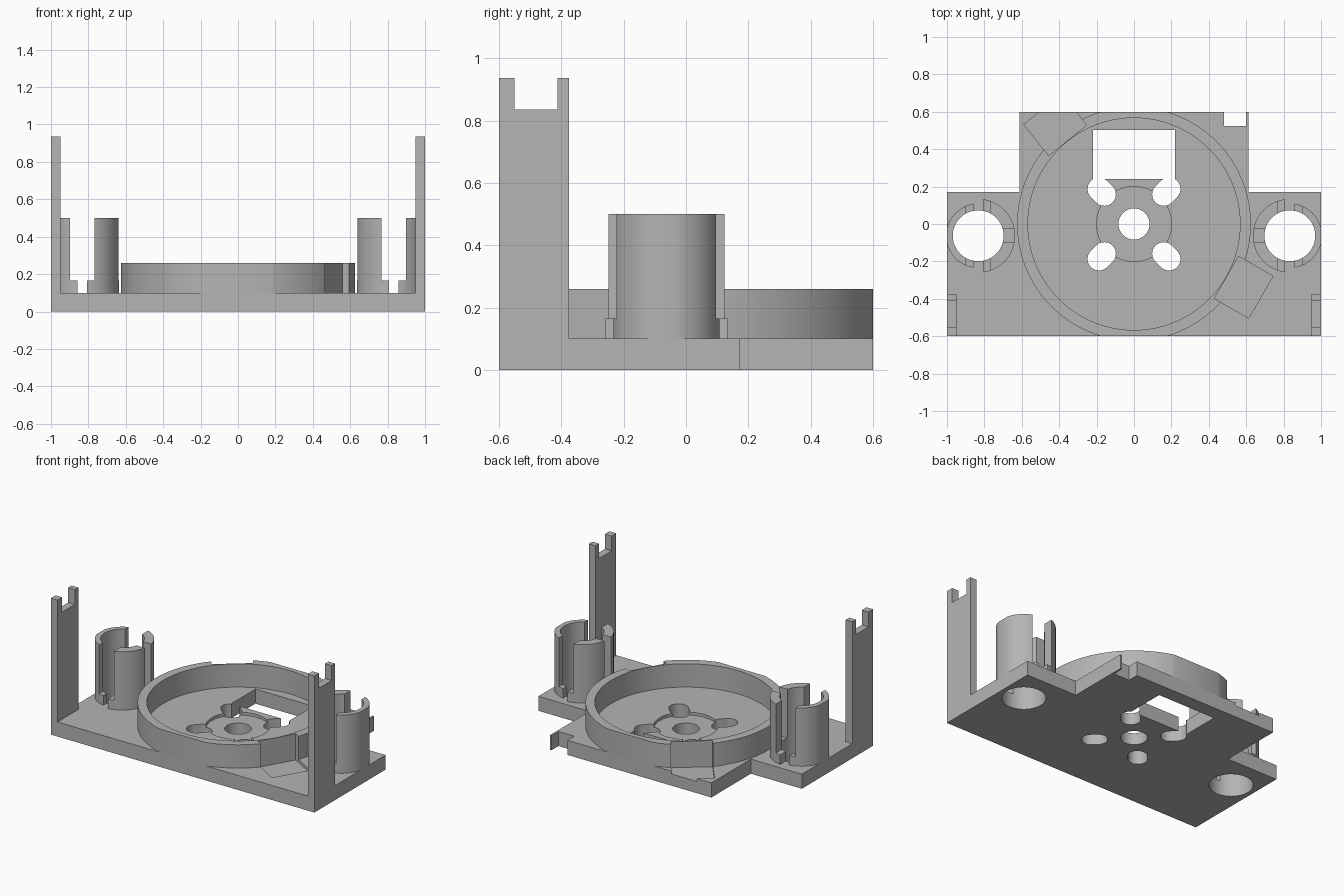
import bpy
from math import cos, sin, radians

cube = bpy.data.objects.get("Cube")
if cube:
    bpy.data.objects.remove(cube, do_unlink=True)

grey = bpy.data.materials.new("plain grey")
grey.use_nodes = True
COLOUR = (0.46, 0.46, 0.46, 1)
grey.diffuse_color = COLOUR
grey.node_tree.nodes["Principled BSDF"].inputs["Base Color"].default_value = COLOUR


def box(name, x, y, z, angle=0):
    """Box from ranges, turned about the z axis through the origin."""
    mid = [(a + b) / 2 for a, b in (x, y, z)]
    c, s = cos(angle), sin(angle)
    at = (mid[0] * c - mid[1] * s, mid[0] * s + mid[1] * c, mid[2])
    bpy.ops.mesh.primitive_cube_add(size=1, location=at, rotation=(0, 0, angle))
    ob = bpy.context.object
    ob.name = name
    ob.scale = [abs(b - a) for a, b in (x, y, z)]
    bpy.ops.object.transform_apply(location=True, rotation=True, scale=True)
    return ob


def disc(name, r, z, x=0, y=0, sides=96):
    bpy.ops.mesh.primitive_cylinder_add(vertices=sides, radius=r, depth=z[1] - z[0],
                                        location=(x, y, (z[0] + z[1]) / 2))
    ob = bpy.context.object
    ob.name = name
    bpy.ops.object.transform_apply(location=True, rotation=True, scale=True)
    return ob


def carve(ob, cutter, operation="DIFFERENCE"):
    cutter.hide_render = True
    bpy.context.view_layer.objects.active = ob
    mod = ob.modifiers.new("carve", "BOOLEAN")
    mod.operation = operation
    mod.solver = "EXACT"
    mod.object = cutter
    bpy.ops.object.modifier_apply(modifier=mod.name)
    bpy.data.objects.remove(cutter, do_unlink=True)


def finish(ob):
    ob.data.materials.clear()
    ob.data.materials.append(grey)
    bpy.ops.object.select_all(action="DESELECT")
    ob.select_set(True)
    bpy.context.view_layer.objects.active = ob
    bpy.ops.object.shade_smooth_by_angle(angle=radians(30))


FLOOR, RIM, LEDGE, TOP = 0.1, 0.26, 0.165, 0.5
THROUGH = (-0.2, 0.8)
CX, CY, BORE = 0.833, -0.063, 0.136


def rim_pocket(angle):
    """Rectangular pocket that thins the rim and dips into the plate."""
    return box("pocket", (0.571, 0.783), (-0.13, 0.13), (FLOOR - 0.02, 0.6), radians(angle))


POCKETS = (-30, 128.5)

# Base plate: wide front, narrower back
plate = box("base_plate", (-1, 1), (-0.6, 0.172), (0, FLOOR))
carve(plate, box("back", (-0.613, 0.613), (-0.3, 0.6), (0, FLOOR)), "UNION")
carve(plate, box("window", (-0.22, 0.22), (0.24, 0.503), THROUGH))
carve(plate, box("corner_notch", (0.48, 0.6), (0.525, 0.7), THROUGH))
carve(plate, disc("recess", 0.2, (FLOOR - 0.02, 0.3)))
carve(plate, disc("centre_hole", 0.083, THROUGH))
for side in (-1, 1):
    carve(plate, disc("bore", BORE, THROUGH, side * CX, CY))
# Diagonal mounting slots around the centre
for quarter in range(4):
    angle = radians(45 + 90 * quarter)
    slot = box("slot", (0.224, 0.265), (-0.061, 0.061), THROUGH, angle)
    for d in (0.224, 0.265):
        carve(slot, disc("end", 0.061, THROUGH, d * cos(angle), d * sin(angle), 48), "UNION")
    carve(plate, slot)
for angle in POCKETS:
    carve(plate, rim_pocket(angle))
finish(plate)

# Round rim, trimmed flush with the front and back of the plate
rim = disc("round_rim", 0.625, (FLOOR, RIM), sides=160)
carve(rim, disc("inside", 0.567, THROUGH, sides=160))
carve(rim, box("trim", (-1, 1), (-0.6, 0.6), THROUGH), "INTERSECT")
for angle in POCKETS:
    carve(rim, rim_pocket(angle))
finish(rim)

for side, label in ((1, "left"), (-1, "right")):
    def cut(ob, u, y=(-0.3, 0.3), z=THROUGH):
        """Cut a box; u runs outward from the clip centre."""
        x = sorted(side * (CX + v) for v in u)
        carve(ob, box("cut", x, (CY + y[0], CY + y[1]), z))

    above = (LEDGE, 0.8)

    # Inner half of the split tube, with a slot toward the middle
    inner = disc(label + "_clip_inner", 0.197, (FLOOR, TOP), side * CX, CY)
    carve(inner, disc("bore", BORE, THROUGH, side * CX, CY))
    cut(inner, (-0.025, 0.4))
    cut(inner, (-0.065, 0.4), z=above)
    cut(inner, (-0.4, -0.05), (-0.035, 0.035), above)
    finish(inner)

    # Outer half, thinner and flush with the side of the plate
    outer = disc(label + "_clip_outer", 0.172, (FLOOR, TOP), side * CX, CY)
    carve(outer, disc("bore", BORE, THROUGH, side * CX, CY))
    cut(outer, (-0.4, -0.028))
    cut(outer, (-0.4, -0.066), z=above)
    cut(outer, (-0.4, 0.025))
    cut(outer, (-0.4, 0.065), z=above)
    cut(outer, (1 - CX, 0.5))
    finish(outer)

    # Forked corner post
    post = box(label + "_post", sorted((side * 0.95, side)), (-0.6, -0.375), (FLOOR, 0.937))
    carve(post, box("fork", (-2, 2), (-0.55, -0.413), (0.835, 1.2)))
    finish(post)
